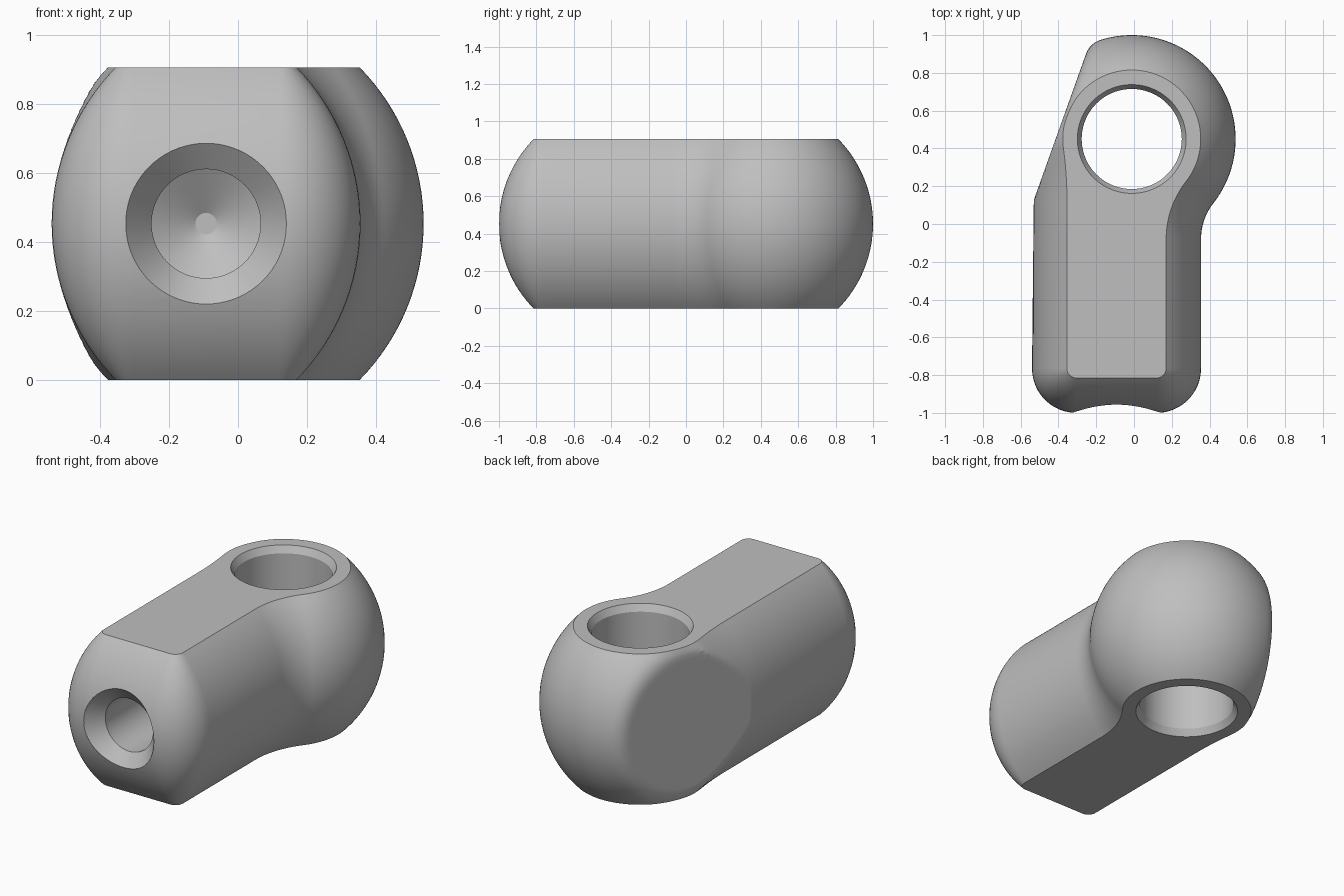
import bpy, bmesh
from math import sin, cos, pi, radians, atan2, sqrt, asin
from mathutils import Vector

cube = bpy.data.objects.get("Cube")
if cube:
    bpy.data.objects.remove(cube, do_unlink=True)

HEIGHT = 0.905
MID = HEIGHT / 2
EYE = Vector((-0.012, 0.45))       # centre of the eye
EYE_R = 0.55
LEFT, RIGHT, FRONT = -0.54, 0.355, -1.0
CORNER = 0.235                     # shank corner radius at mid height
SIDE_R = 0.646                     # radius of the bulging side wall
AXIS_X = (LEFT + RIGHT) / 2        # shank axis

steel = bpy.data.materials.new("plain_steel_grey")
steel.use_nodes = True
steel.diffuse_color = (0.52, 0.52, 0.52, 1)
steel.node_tree.nodes["Principled BSDF"].inputs["Base Color"].default_value = steel.diffuse_color


def loft(name, rings):
    """Skin a list of equal-length closed rings and cap both ends."""
    bm = bmesh.new()
    loops = [[bm.verts.new(p) for p in ring] for ring in rings]
    count = len(loops[0])
    for a, b in zip(loops, loops[1:]):
        for i in range(count):
            j = (i + 1) % count
            bm.faces.new((a[i], a[j], b[j], b[i]))
    bm.faces.new(loops[0][::-1])
    bm.faces.new(loops[-1])
    bmesh.ops.recalc_face_normals(bm, faces=bm.faces)
    mesh = bpy.data.meshes.new(name)
    bm.to_mesh(mesh)
    bm.free()
    mesh.materials.append(steel)
    obj = bpy.data.objects.new(name, mesh)
    bpy.context.collection.objects.link(obj)
    return obj


def arc(centre, radius, start, end, steps):
    angles = [start + (end - start) * i / steps for i in range(steps + 1)]
    return [centre + radius * Vector((cos(a), sin(a))) for a in angles]


def wall_inset(z):
    """How far the bulging wall is pulled in at height z."""
    return SIDE_R - sqrt(SIDE_R ** 2 - (z - MID) ** 2)


def neck_fillet(wall, side, y):
    """Centre and radius of the fillet tangent to a shank wall and the eye."""
    dx, dy = side * (wall - EYE.x), EYE.y - y
    r = (dx * dx + dy * dy - EYE_R ** 2) / (2 * (EYE_R - dx))
    return Vector((wall + side * r, y)), r


right_c, right_r = neck_fillet(RIGHT, 1, -0.08)
left_c, left_r = neck_fillet(LEFT, -1, 0.13)
right_a = atan2(right_c.y - EYE.y, right_c.x - EYE.x)
left_a = atan2(EYE.y - left_c.y, EYE.x - left_c.x)


def outline(d):
    """Plan outline of shank and eye, offset inward by d."""
    y = FRONT + CORNER
    return (arc(Vector((LEFT + CORNER, y)), CORNER - d, pi, 1.5 * pi, 12)
            + arc(Vector((RIGHT - CORNER, y)), CORNER - d, 1.5 * pi, 2 * pi, 12)
            + arc(right_c, right_r + d, pi, pi + right_a, 14)
            + arc(EYE, EYE_R - d, right_a, pi + left_a, 110)[1:]
            + arc(left_c, left_r + d, left_a, 0, 14)[1:])


FLAT_POINT = Vector((LEFT, 0.1))
FLAT_NORMAL = Vector((-0.84, 0.30)).normalized()


def flatten(p):
    """Press points onto the slanted flat, rounding its rear edge."""
    t = min(1, max(0, (p.y - 0.3) / 0.5))
    soft = 0.003 + 0.05 * t * t * (3 - 2 * t)
    s = (p - FLAT_POINT).dot(FLAT_NORMAL)
    if s <= -soft:
        return p
    target = 0 if s >= soft else -(s - soft) ** 2 / (4 * soft)
    return p + FLAT_NORMAL * (target - s)


# Body: stacked outlines following the bulging wall
LAYERS = 32
top_angle = asin(MID / SIDE_R)
rings = []
for i in range(LAYERS + 1):
    z = MID + SIDE_R * sin(top_angle * (2 * i / LAYERS - 1))
    rings.append([(*flatten(p), z) for p in outline(wall_inset(z))])
body = loft("rod_end_body", rings)

# Eye bore with chamfered mouths
BORE, MOUTH, CHAMFER = 0.265, 0.288, 0.04
bore_profile = [(MOUTH, -0.1), (MOUTH, 0), (BORE, CHAMFER),
                (BORE, HEIGHT - CHAMFER), (MOUTH, HEIGHT), (MOUTH, HEIGHT + 0.1)]
bore = loft("bore_cutter", [[(*p, z) for p in arc(EYE, r, 0, 2 * pi, 96)[:-1]]
                            for r, z in bore_profile])

# Front socket: countersink following the curved face, then a drilled hole
def socket_ring(r, y=None):
    ring = []
    for p in arc(Vector((AXIS_X, MID)), r, 0, 2 * pi, 72)[:-1]:
        depth = FRONT + wall_inset(p.y) + 0.001 if y is None else y
        ring.append((p.x, depth, p.y))
    return ring


socket = loft("socket_cutter", [socket_ring(0.233, -1.2), socket_ring(0.233),
                                socket_ring(0.158, -0.9), socket_ring(0.158, -0.3),
                                socket_ring(0.031, -0.22)])

# Cut both holes and tidy up
bpy.context.view_layer.objects.active = body
for cutter in (bore, socket):
    cutter.hide_render = True
    mod = body.modifiers.new(cutter.name, "BOOLEAN")
    mod.operation = "DIFFERENCE"
    mod.solver = "EXACT"
    mod.object = cutter
    bpy.ops.object.modifier_apply(modifier=mod.name)
    bpy.data.objects.remove(cutter, do_unlink=True)

bpy.ops.object.select_all(action="DESELECT")
body.select_set(True)
bpy.ops.object.shade_smooth_by_angle(angle=radians(25))
